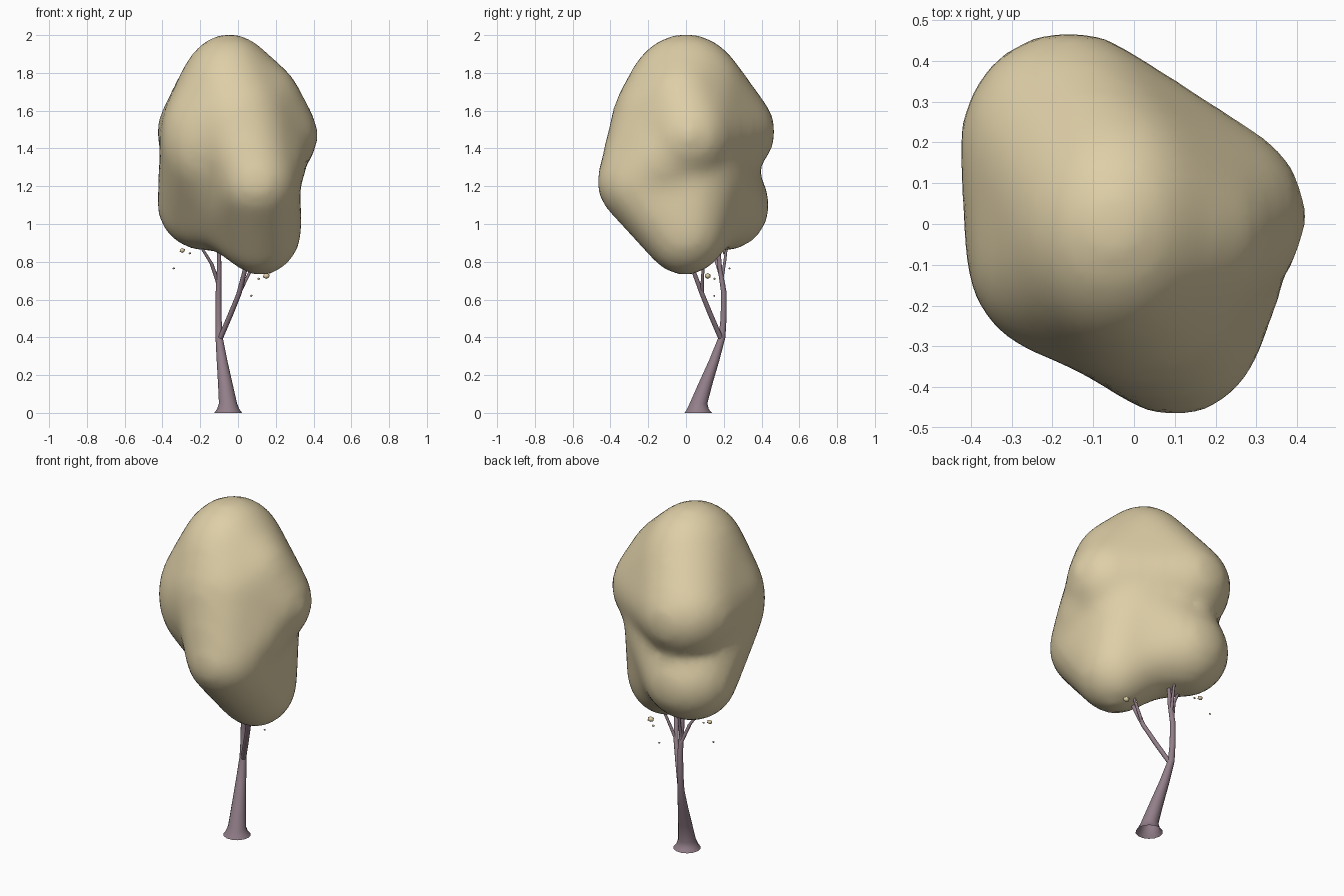
import bpy, bmesh, math
from mathutils import Vector, Matrix

cube = bpy.data.objects.get("Cube")
if cube:
    bpy.data.objects.remove(cube, do_unlink=True)


def material(name, rgb):
    m = bpy.data.materials.new(name)
    m.use_nodes = True
    m.diffuse_color = (*rgb, 1)
    m.node_tree.nodes["Principled BSDF"].inputs["Base Color"].default_value = (*rgb, 1)
    return m


LEAF = material("pale straw leaves", (0.73, 0.62, 0.385))
BARK = material("mauve bark", (0.29, 0.21, 0.25))


def add_object(name, bm, mat, angle=60):
    mesh = bpy.data.meshes.new(name)
    bm.to_mesh(mesh)
    bm.free()
    mesh.materials.append(mat)
    ob = bpy.data.objects.new(name, mesh)
    bpy.context.collection.objects.link(ob)
    bpy.ops.object.select_all(action="DESELECT")
    ob.select_set(True)
    bpy.context.view_layer.objects.active = ob
    bpy.ops.object.shade_smooth_by_angle(angle=math.radians(angle))
    return ob


def limb(name, path, sides=10):
    """Tapered tube through (x, y, z, radius) points, with level rings."""
    bm = bmesh.new()
    rings = []
    for x, y, z, r in path:
        rings.append([bm.verts.new((x + r * math.cos(a), y + r * math.sin(a), z))
                      for a in (math.tau * i / sides for i in range(sides))])
    for low, high in zip(rings, rings[1:]):
        for i in range(sides):
            j = (i + 1) % sides
            bm.faces.new((low[i], low[j], high[j], high[i]))
    return add_object(name, bm, BARK)


# Crown: rounded masses (centre, radii), wrapped in groups and fused
MASSES = {
    "top": ((-0.045, 0.0, 1.64), (0.275, 0.32, 0.36)),
    "upper_left": ((0.09, -0.02, 1.62), (0.245, 0.23, 0.25)),
    "left_shoulder": ((0.16, 0.02, 1.47), (0.255, 0.235, 0.25)),
    "back_shoulder": ((-0.16, 0.20, 1.49), (0.26, 0.265, 0.25)),
    "upper_front": ((0.0, -0.12, 1.54), (0.28, 0.265, 0.29)),
    "right_side": ((-0.17, -0.07, 1.45), (0.235, 0.25, 0.33)),
    "left_front": ((0.12, -0.10, 1.36), (0.245, 0.23, 0.24)),
    "front_bulge": ((0.10, -0.23, 1.22), (0.215, 0.235, 0.22)),
    "core": ((0.01, 0.02, 1.30), (0.305, 0.30, 0.32)),
    "belly": ((-0.02, 0.08, 1.05), (0.24, 0.22, 0.19)),
    "low_front": ((0.12, -0.005, 0.975), (0.21, 0.22, 0.24)),
    "low_back": ((-0.17, 0.20, 1.10), (0.25, 0.235, 0.235)),
}
GROUPS = [
    ("top", "upper_left", "left_shoulder", "back_shoulder", "upper_front", "right_side"),
    ("upper_front", "left_front", "front_bulge", "core"),
    ("front_bulge", "low_front", "belly", "core"),
    ("low_back", "right_side", "belly", "core"),
]
SWELL = 0.009  # allowance for the softening below

ball = bmesh.new()
bmesh.ops.create_icosphere(ball, subdivisions=4, radius=1)
directions = [v.co.copy() for v in ball.verts]
ball.free()

bm = bmesh.new()
for group in GROUPS:
    points = []
    for name in group:
        centre, radii = MASSES[name]
        size = Vector(radii) + Vector((SWELL, SWELL, SWELL))
        points += [bm.verts.new(Vector(centre) + d * size) for d in directions]
    bmesh.ops.convex_hull(bm, input=points)
bmesh.ops.delete(bm, geom=[v for v in bm.verts if not v.link_faces], context="VERTS")
bmesh.ops.recalc_face_normals(bm, faces=bm.faces[:])
crown = add_object("crown", bm, LEAF)
remesh = crown.modifiers.new("fuse", "REMESH")
remesh.mode = "VOXEL"
remesh.voxel_size = 0.035
soften = crown.modifiers.new("soften", "SMOOTH")
soften.factor = 0.5
soften.iterations = 12
for mod in ("fuse", "soften"):
    bpy.ops.object.modifier_apply(modifier=mod)
bpy.ops.object.shade_smooth()

# Trunk and branches
limb("trunk", [(-0.052, 0.065, 0, 0.074), (-0.052, 0.063, 0.02, 0.059),
               (-0.053, 0.066, 0.05, 0.048), (-0.068, 0.105, 0.16, 0.038),
               (-0.085, 0.15, 0.28, 0.028), (-0.1, 0.19, 0.4, 0.019),
               (-0.103, 0.199, 0.5, 0.016), (-0.103, 0.2, 0.64, 0.015),
               (-0.1, 0.18, 0.76, 0.012), (-0.1, 0.165, 0.95, 0.009)], 14)
limb("front_branch", [(-0.096, 0.186, 0.39, 0.015), (-0.04, 0.13, 0.52, 0.015),
                      (0.005, 0.085, 0.63, 0.014), (0.035, 0.04, 0.75, 0.012),
                      (0.06, 0.0, 0.86, 0.008)])
limb("front_twig", [(0.005, 0.085, 0.63, 0.01), (0.035, 0.086, 0.69, 0.009),
                    (0.07, 0.09, 0.76, 0.008), (0.1, 0.09, 0.86, 0.006)])
limb("right_twig", [(-0.103, 0.198, 0.68, 0.011), (-0.14, 0.165, 0.79, 0.01),
                    (-0.19, 0.14, 0.87, 0.008), (-0.22, 0.12, 0.95, 0.006)])
limb("back_twig", [(-0.102, 0.19, 0.71, 0.009), (-0.1, 0.205, 0.8, 0.008),
                   (-0.105, 0.22, 0.92, 0.006)])

# Loose leaf crumbs below the crown
bm = bmesh.new()
for x, y, z, r in [(0.15, 0.115, 0.725, 0.02), (0.11, 0.15, 0.71, 0.008),
                   (0.07, 0.15, 0.62, 0.007), (-0.295, 0.2, 0.86, 0.016),
                   (-0.255, 0.2, 0.845, 0.007), (-0.34, 0.23, 0.765, 0.007)]:
    place = Matrix.Translation((x, y, z)) @ Matrix.Diagonal((r, r * 0.8, r * 0.8, 1))
    bmesh.ops.create_icosphere(bm, subdivisions=1, radius=1, matrix=place)
add_object("loose_leaves", bm, LEAF)
